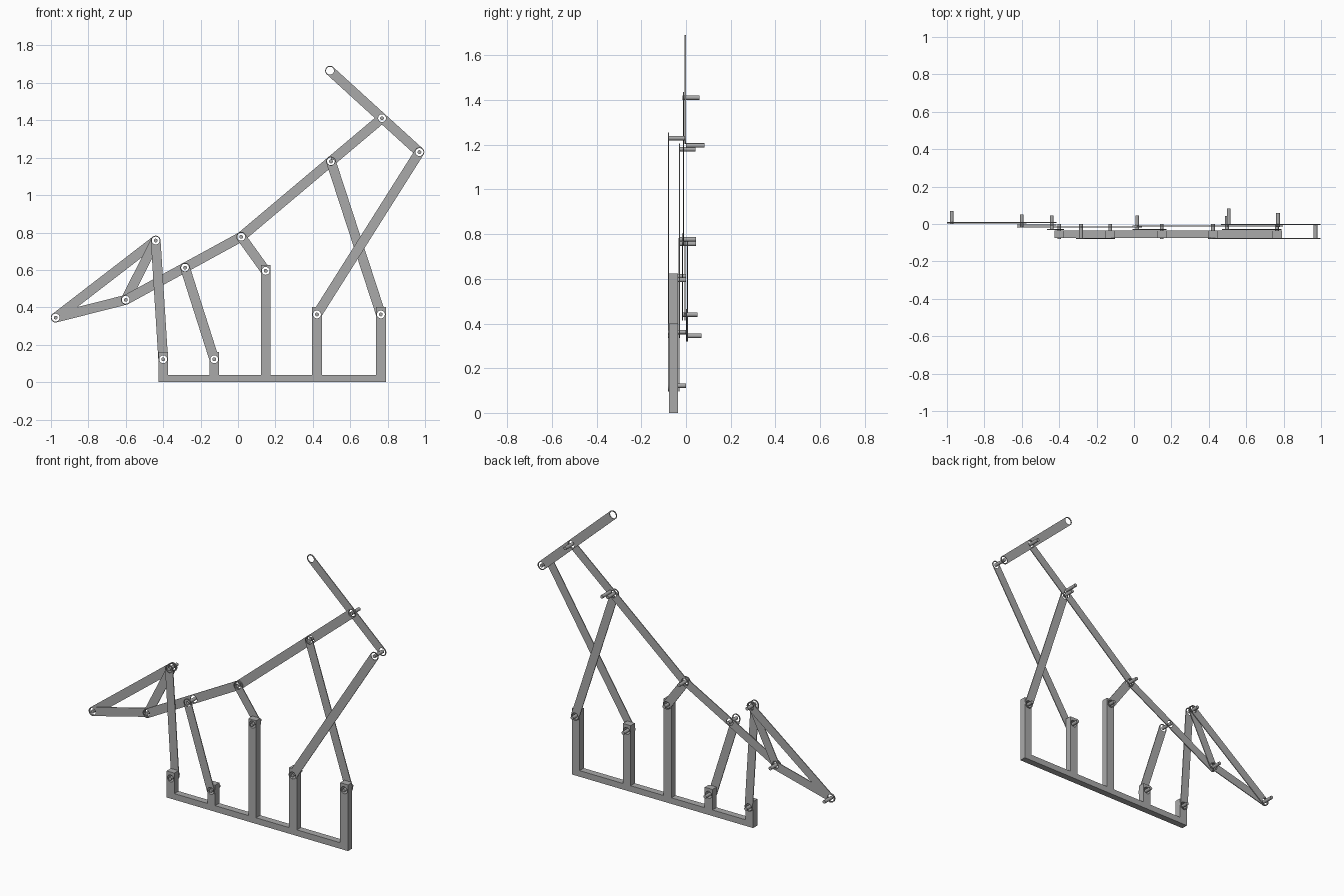
import bpy
import bmesh
import math
from mathutils import Vector

cube = bpy.data.objects.get("Cube")
if cube:
    bpy.data.objects.remove(cube, do_unlink=True)

grey = bpy.data.materials.new("steel_grey")
grey.use_nodes = True
colour = (0.4, 0.4, 0.4, 1)
grey.diffuse_color = colour
grey.node_tree.nodes["Principled BSDF"].inputs["Base Color"].default_value = colour

R = 0.026      # half width of bars and posts
HOLE = 0.021   # bearing hole radius
PIN = 0.010    # pin radius
T = 0.005      # bar thickness


def arc(c, radius, start, sweep, steps):
    return [c + radius * Vector((math.cos(start + sweep * i / steps),
                                 math.sin(start + sweep * i / steps)))
            for i in range(steps + 1)]


def circle(c, radius):
    return arc(c, radius, 0, math.tau, 32)[:-1]


def plate(name, loops, y0, y1):
    """Fill an x-z outline with holes and extrude it along y."""
    bm = bmesh.new()
    edges = []
    for loop in loops:
        vs = [bm.verts.new((p[0], y0, p[1])) for p in loop]
        edges += [bm.edges.new((vs[i - 1], vs[i])) for i in range(len(vs))]
    bmesh.ops.triangle_fill(bm, use_beauty=True, edges=edges, normal=(0, -1, 0))
    out = bmesh.ops.extrude_face_region(bm, geom=bm.faces[:], use_keep_orig=True)
    moved = [g for g in out["geom"] if isinstance(g, bmesh.types.BMVert)]
    bmesh.ops.translate(bm, verts=moved, vec=(0, y1 - y0, 0))
    bmesh.ops.recalc_face_normals(bm, faces=bm.faces[:])
    mesh = bpy.data.meshes.new(name)
    bm.to_mesh(mesh)
    bm.free()
    mesh.materials.append(grey)
    obj = bpy.data.objects.new(name, mesh)
    bpy.context.collection.objects.link(obj)
    bpy.ops.object.select_all(action="DESELECT")
    obj.select_set(True)
    bpy.context.view_layer.objects.active = obj
    bpy.ops.object.shade_smooth_by_angle()
    return obj


def bar(name, a, b, y, middle=None):
    """Round-ended bar with bearing holes at its joints."""
    a, b = Vector(a), Vector(b)
    d = (b - a).normalized()
    ang = math.atan2(d.y, d.x)
    outline = (arc(a, R, ang + math.pi / 2, math.pi, 16)
               + arc(b, R, ang - math.pi / 2, math.pi, 16))
    joints = [a, b]
    if middle:
        joints.append(a + d * (Vector(middle) - a).dot(d))
    plate(name, [outline] + [circle(j, HOLE) for j in joints], y, y + T)


# Joint positions in the x-z plane
tip, knee, peak = (-0.975, 0.345), (-0.6, 0.44), (-0.44, 0.757)
mid, hip = (-0.283, 0.612), (0.017, 0.777)
elbow, top, end, free = (0.497, 1.18), (0.77, 1.411), (0.97, 1.23), (0.492, 1.665)
posts = [(-0.4, 0.122), (-0.127, 0.122), (0.148, 0.595), (0.422, 0.362), (0.764, 0.362)]

# Ground frame: a rail with five posts
RAIL = 0.037
outline = [(posts[0][0] - R, 0)]
for x, z in posts:
    crown = z + (0.03 if z > 0.5 else 0.039)
    outline += [(x - R, RAIL), (x - R, crown), (x + R, crown), (x + R, RAIL)]
outline.pop(1)
outline[-1] = (posts[-1][0] + R, 0)
plate("ground_frame", [outline] + [circle(Vector(p), HOLE) for p in posts], -0.075, -0.035)

# Bars, each in its own layer
bar("left_rocker", posts[0], peak, -0.033)
bar("left_support", posts[1], mid, -0.081)
bar("centre_crank", posts[2], hip, -0.031)
bar("right_support", posts[3], end, -0.081)
bar("right_rocker", posts[4], elbow, -0.032)
bar("lower_coupler", knee, hip, -0.019, mid)
bar("upper_coupler", hip, top, -0.013, elbow)
bar("output_arm", free, end, -0.006, top)
bar("triangle_upper_bar", tip, peak, 0.005)
bar("triangle_lower_bar", tip, knee, -0.001)
bar("triangle_inner_bar", peak, knee, -0.007)

# Hinge pins: position, front and back end
pins = [
    (tip, -0.001, 0.07), (knee, -0.019, 0.052), (peak, -0.033, 0.045),
    (mid, -0.081, 0.0), (hip, -0.031, 0.045), (elbow, -0.032, 0.042),
    ((0.507, 1.197), 0.0, 0.083), (top, -0.015, 0.06), (end, -0.081, 0.0),
] + [(p, -0.08, 0.0) for p in posts]
for i, (p, y0, y1) in enumerate(pins):
    plate(f"hinge_pin_{i + 1}", [circle(Vector(p), PIN)], y0, y1)
